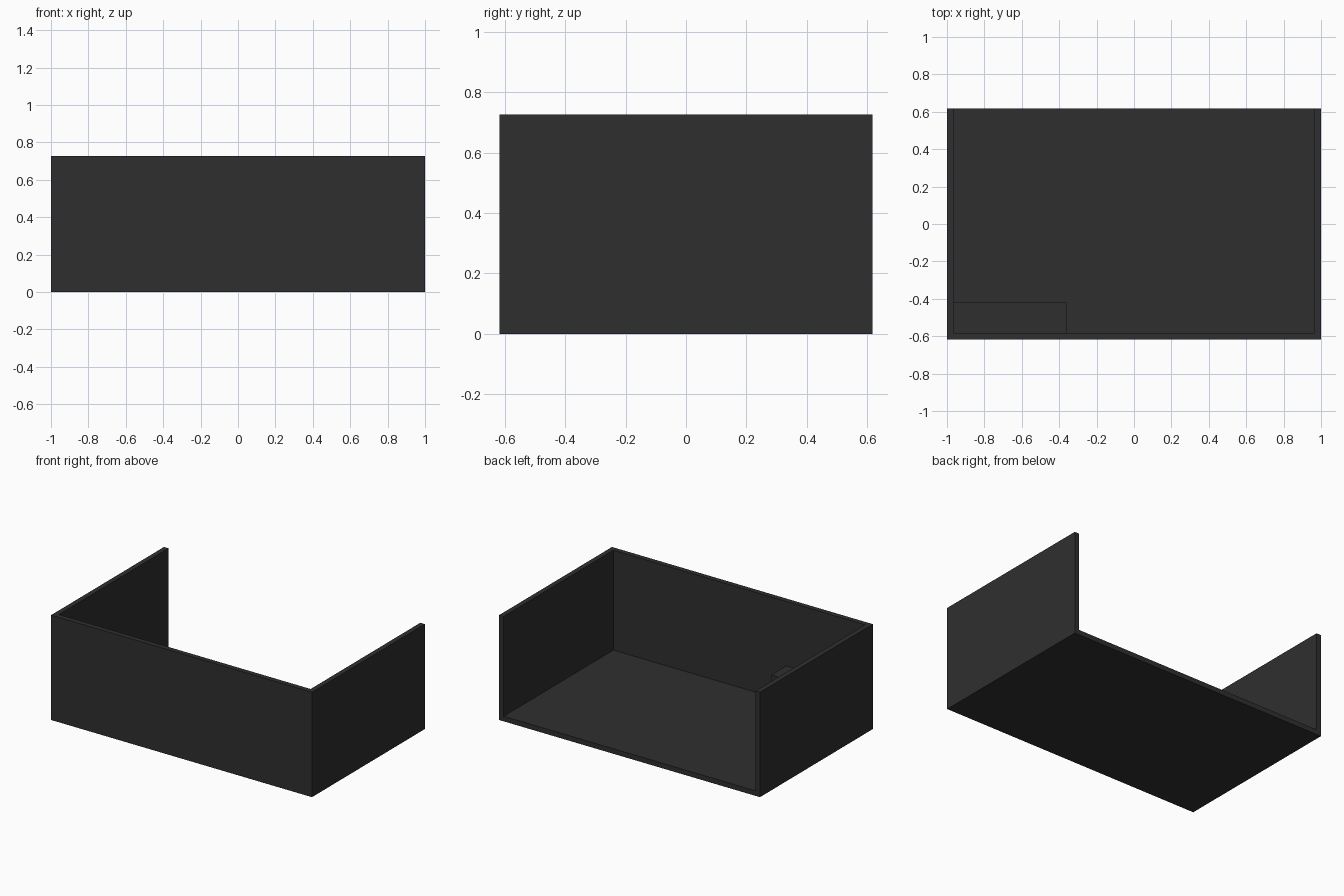
import bpy

if "Cube" in bpy.data.objects:
    bpy.data.objects.remove(bpy.data.objects["Cube"])

# Single dark charcoal colour
charcoal = bpy.data.materials.new("charcoal")
charcoal.diffuse_color = (0.028, 0.028, 0.028, 1)
charcoal.use_nodes = True
charcoal.node_tree.nodes["Principled BSDF"].inputs["Base Color"].default_value = charcoal.diffuse_color


def block(name, lo, hi):
    """Axis-aligned box between two corners."""
    centre = [(a + b) / 2 for a, b in zip(lo, hi)]
    bpy.ops.mesh.primitive_cube_add(size=1, location=centre)
    ob = bpy.context.object
    ob.name = name
    ob.scale = [b - a for a, b in zip(lo, hi)]
    bpy.ops.object.transform_apply(location=False, rotation=False, scale=True)
    ob.data.materials.append(charcoal)
    return ob


W, D, H, T = 1.0, 0.618, 0.727, 0.035   # half width, half depth, height, thickness

# Floor slab
block("floor", (-W, -D, 0), (W, D, T))

# Front wall between the side walls
block("front_wall", (-W + T, -D, T), (W - T, -D + T, H))

# Side walls
for side, name in ((-1, "left_wall"), (1, "right_wall")):
    xs = sorted((side * W, side * (W - T)))
    block(name, (xs[0], -D, T), (xs[1], D, H))

# Low counter in the front left inner corner
block("counter", (-W + T, -D + T, T), (-0.36, -0.42, 0.28))
